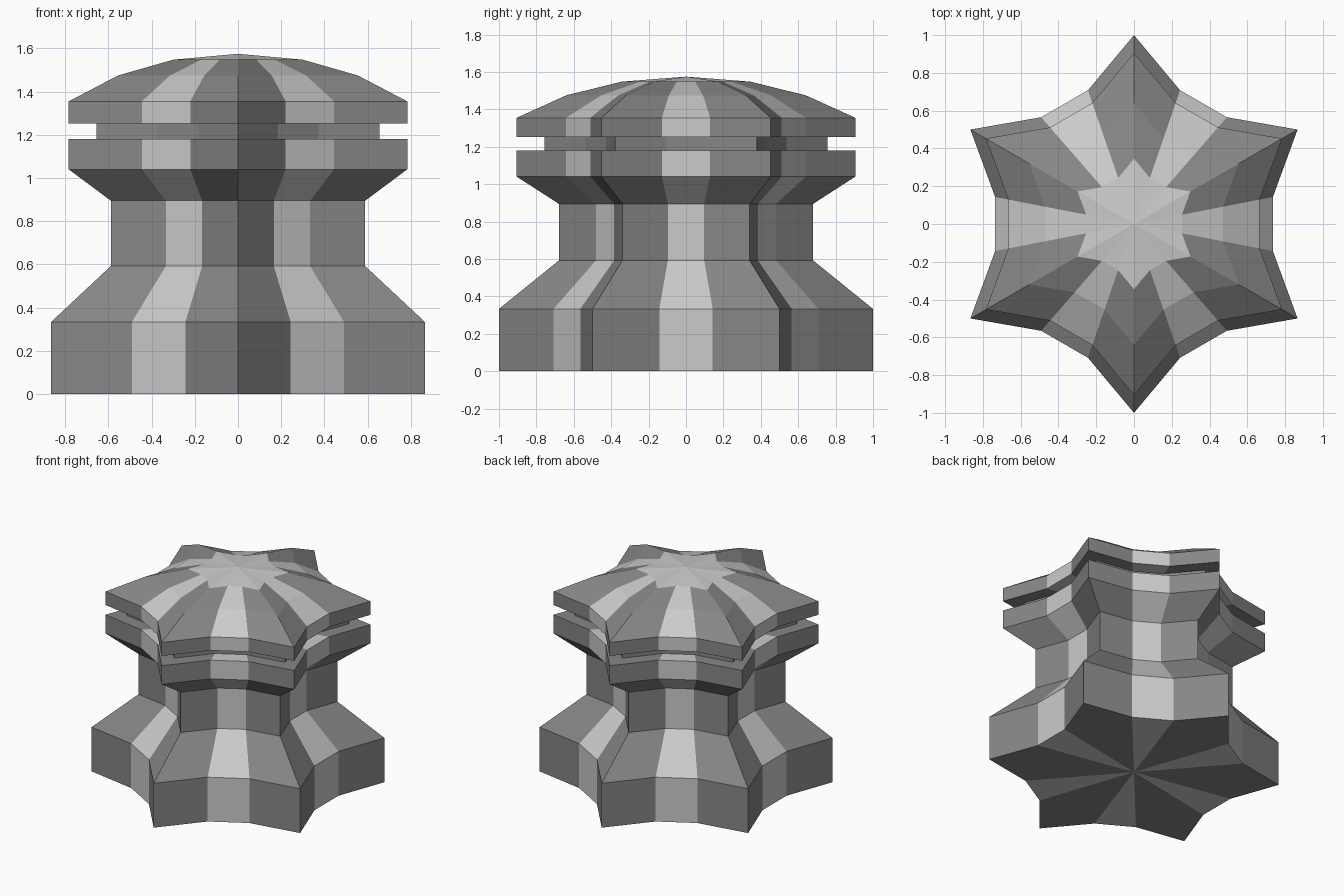
import bpy, bmesh
from math import radians, cos, sin

if "Cube" in bpy.data.objects:
    bpy.data.objects.remove(bpy.data.objects["Cube"])

# Dark paint for the points and the groove; valleys stay light
def paint(name, v):
    m = bpy.data.materials.new(name)
    m.diffuse_color = (v, v, v, 1)
    m.use_nodes = True
    m.node_tree.nodes["Principled BSDF"].inputs["Base Color"].default_value = m.diffuse_color
    return m

LIGHT, DARK = paint("light_grey", 0.8), paint("dark_grey", 0.24)

# Outline: six points, each separated by a shallow two-corner valley
def outline(r, z):
    pts = []
    for k in range(6):
        for ang, f in ((30, 1.0), (49, 0.749), (71, 0.749)):
            a = radians(ang + 60 * k)
            pts.append((r * f * cos(a), r * f * sin(a), z))
    return pts

# Stack scaled outlines along a (radius, height) profile
def star_stack(name, profile, groove, crown):
    bm = bmesh.new()
    rings = []
    for r, z in profile:
        if r == 0:
            rings.append([bm.verts.new((0, 0, z))] * 18)
        else:
            rings.append([bm.verts.new(p) for p in outline(r, z)])
    for n, (a, b) in enumerate(zip(rings, rings[1:])):
        for i in range(18):
            j = (i + 1) % 18
            f = bm.faces.new(list(dict.fromkeys((a[i], a[j], b[j], b[i]))))
            light = n == crown or (i % 3 == 1 and n != groove)
            f.material_index = 0 if light else 1
    bmesh.ops.recalc_face_normals(bm, faces=bm.faces)
    me = bpy.data.meshes.new(name)
    bm.to_mesh(me)
    bm.free()
    me.materials.append(LIGHT)
    me.materials.append(DARK)
    ob = bpy.data.objects.new(name, me)
    bpy.context.collection.objects.link(ob)

# One closed body: base, waist, collar, groove and domed cap
star_stack("star_knob", [
    (0, 0), (1, 0), (1, 0.333), (0.68, 0.592), (0.68, 0.895),
    (0.905, 1.04), (0.905, 1.18), (0.757, 1.18), (0.757, 1.253),
    (0.905, 1.253), (0.905, 1.355), (0.64, 1.475), (0.345, 1.548), (0, 1.575)],
    groove=7, crown=12)
